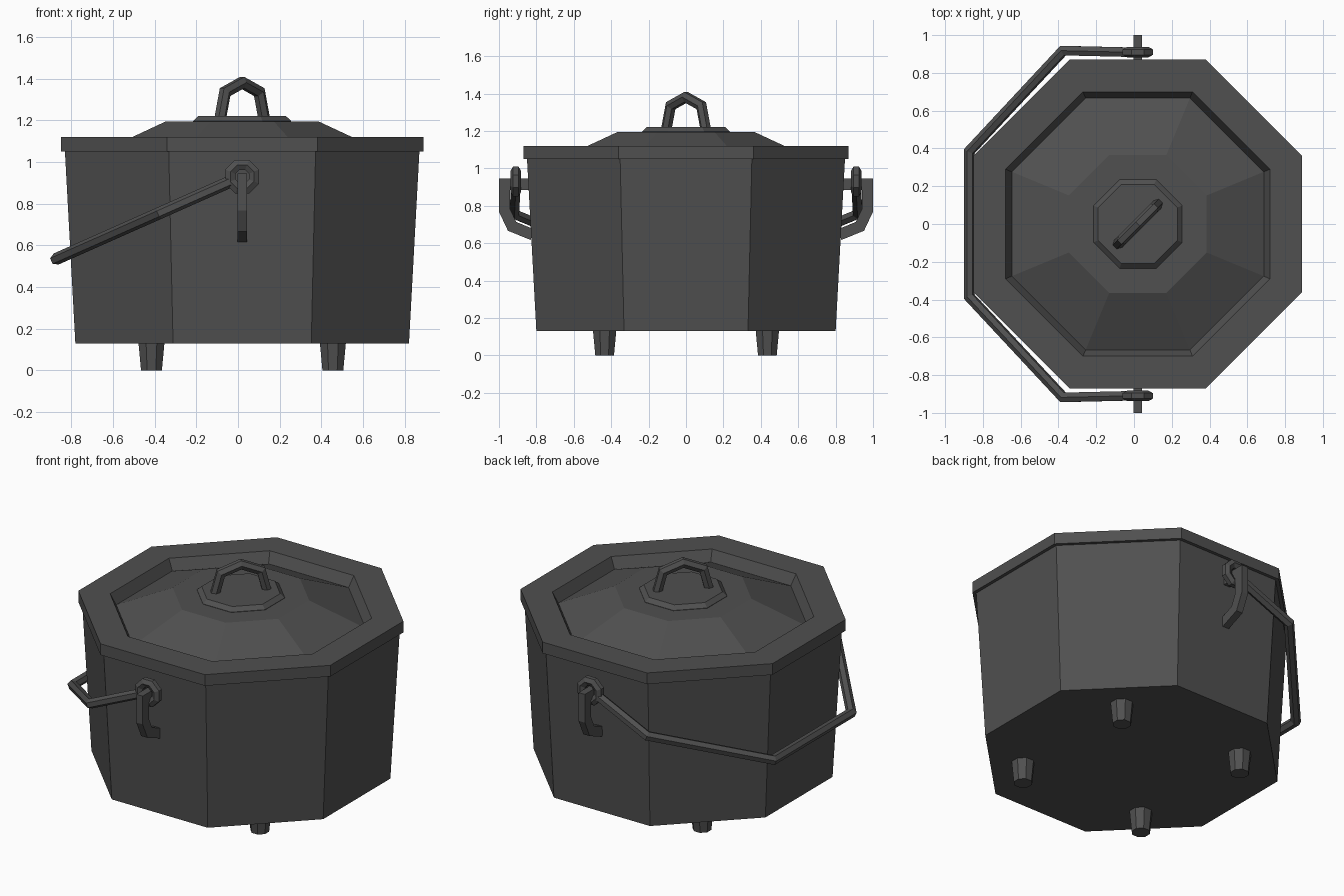
import bpy, bmesh, math
from mathutils import Vector

if "Cube" in bpy.data.objects:
    bpy.data.objects.remove(bpy.data.objects["Cube"])

CX = 0.02  # pot axis
iron = bpy.data.materials.new("dark_iron")
iron.diffuse_color = (0.08, 0.08, 0.08, 1)
iron.use_nodes = True
iron.node_tree.nodes["Principled BSDF"].inputs["Base Color"].default_value = iron.diffuse_color


def make(name, verts, faces):
    me = bpy.data.meshes.new(name)
    me.from_pydata([tuple(v) for v in verts], [], faces)
    bm = bmesh.new()
    bm.from_mesh(me)
    bmesh.ops.recalc_face_normals(bm, faces=bm.faces)
    bm.to_mesh(me)
    bm.free()
    me.materials.append(iron)
    ob = bpy.data.objects.new(name, me)
    bpy.context.collection.objects.link(ob)
    return ob


def skin(name, rings, closed=False):
    """Join equal rings of points with quads, capping the ends."""
    n, m = len(rings[0]), len(rings)
    verts = [p for r in rings for p in r]
    faces = []
    for i in range(m if closed else m - 1):
        j = (i + 1) % m
        for k in range(n):
            l = (k + 1) % n
            faces.append((i * n + k, i * n + l, j * n + l, j * n + k))
    if not closed:
        faces += [tuple(range(n)), tuple(range((m - 1) * n, m * n))]
    return make(name, verts, faces)


def lathe(name, profile, x=CX, y=0.0):
    """Octagonal turning; profile is (apothem, z)."""
    rings = []
    for a, z in profile:
        r = a / math.cos(math.pi / 8)
        rings.append([(x + r * math.cos((k + .5) * math.pi / 4),
                       y + r * math.sin((k + .5) * math.pi / 4), z) for k in range(8)])
    return skin(name, rings)


def sweep(name, path, side, section, closed=False):
    """Mitred sweep along a planar path; side is the plane normal."""
    pts = [Vector(p) for p in path]
    side = Vector(side).normalized()
    rings, m = [], len(pts)
    for i, p in enumerate(pts):
        prev = pts[i - 1] if (closed or i > 0) else None
        nxt = pts[(i + 1) % m] if (closed or i < m - 1) else None
        a = (p - prev).normalized() if prev is not None else (nxt - p).normalized()
        b = (nxt - p).normalized() if nxt is not None else a
        t = (a + b).normalized()
        nrm = side.cross(t) / max(t.dot(a), 0.3)
        rings.append([p + side * u + nrm * v for u, v in section])
    return skin(name, rings, closed)


def hexagon(r):
    return [(r * math.cos(k * math.pi / 3), r * math.sin(k * math.pi / 3)) for k in range(6)]


# Pot body with rim and sloping lid seat
lathe("pot_body", [(0.80, 0.13), (0.85, 1.05), (0.87, 1.05), (0.87, 1.12),
                   (0.70, 1.12), (0.665, 1.05)])

# Sloped lid and the plate below its grip
lathe("lid", [(0.67, 1.045), (0.67, 1.053), (0.365, 1.195)])
lathe("lid_plate", [(0.235, 1.19), (0.235, 1.197), (0.21, 1.22)])

# Arched lid grip, set diagonally
grip = [(-0.105, 1.21), (-0.082, 1.335), (0, 1.381), (0.082, 1.335), (0.105, 1.21)]
sweep("lid_grip", [(CX + t, t, z) for t, z in grip], (1, -1, 0), hexagon(0.029))

# Four tapered feet
for sx in (-1, 1):
    for sy in (-1, 1):
        lathe("foot", [(0.05, 0), (0.063, 0.14)], CX + sx * 0.435, sy * 0.435)

# Hooks on both sides, each carrying an eye of the bail
hook = [(0.82, 0.645), (0.93, 0.69), (0.97, 0.775), (0.97, 0.915), (0.82, 0.915)]
rect = [(-0.022, -0.03), (0.022, -0.03), (0.022, 0.03), (-0.022, 0.03)]
for s in (-1, 1):
    sweep("bail_hook", [(CX, s * y, z) for y, z in hook], (1, 0, 0), rect)
    eye = [(CX + 0.061 * math.cos((k + .5) * math.pi / 4), s * 0.91,
            0.93 + 0.061 * math.sin((k + .5) * math.pi / 4)) for k in range(8)]
    sweep("bail_eye", eye, (0, 1, 0), hexagon(0.028), True)

# Hanging bail
half = [(-0.04, 0.91), (-0.375, 0.918), (-0.872, 0.385)]
bail = half + [(x, -y) for x, y in reversed(half)]
sweep("bail", [(x, y, 0.922 + 0.444 * x) for x, y in bail], (-0.444, 0, 1), hexagon(0.029))
